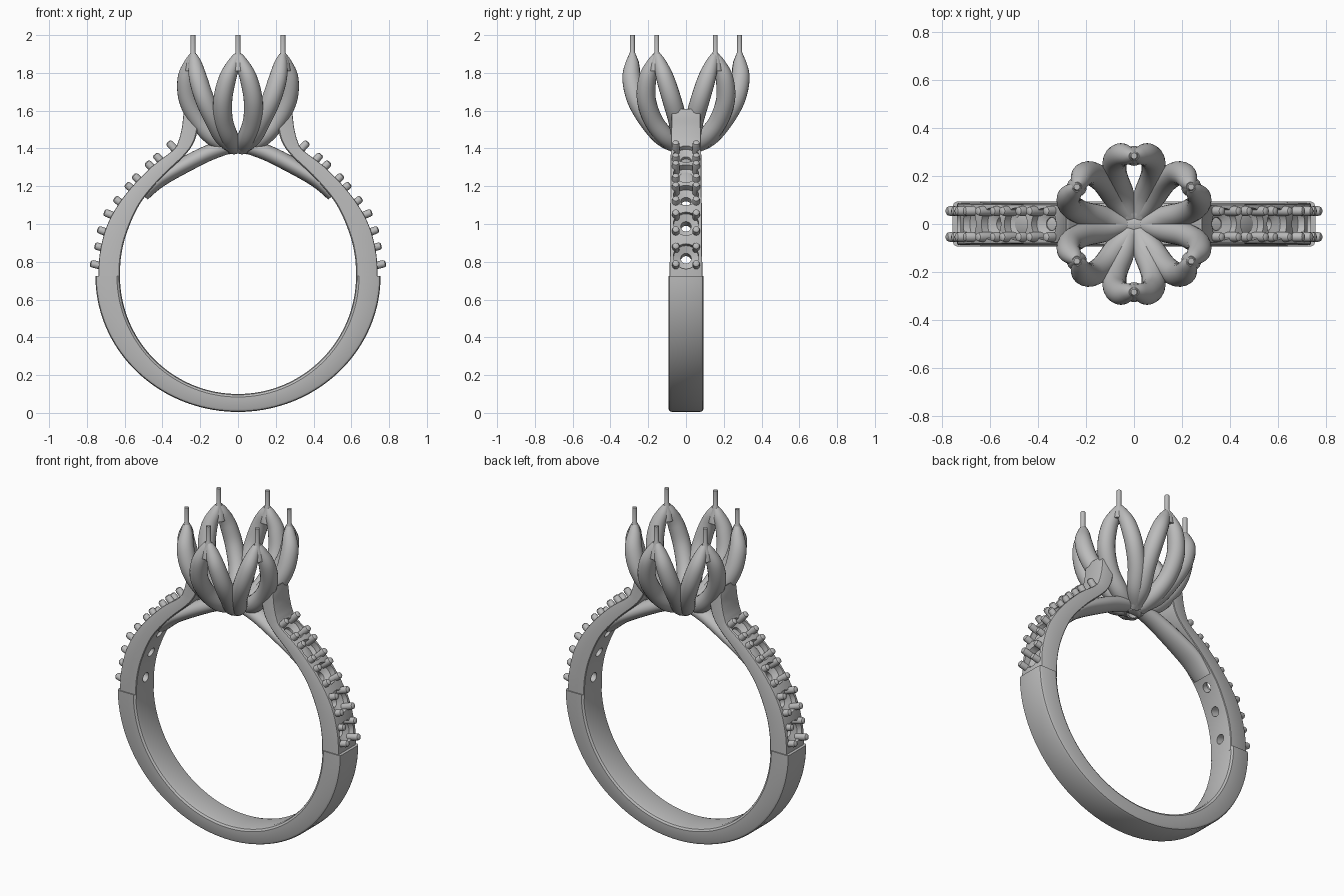
import bpy, bmesh, math
from mathutils import Vector, Matrix

if "Cube" in bpy.data.objects:
    bpy.data.objects.remove(bpy.data.objects["Cube"])

metal = bpy.data.materials.new("grey_metal")
metal.diffuse_color = (0.5, 0.5, 0.5, 1)
metal.use_nodes = True
metal.node_tree.nodes["Principled BSDF"].inputs["Base Color"].default_value = metal.diffuse_color


def spline(pts, n):
    """Catmull-Rom through tuples of any length, n steps per span."""
    out = []
    for i in range(len(pts) - 1):
        a, b, c, d = pts[max(i - 1, 0)], pts[i], pts[i + 1], pts[min(i + 2, len(pts) - 1)]
        for k in range(n):
            t = k / n
            out.append(tuple(0.5 * (2 * q + (r - p) * t + (2 * p - 5 * q + 4 * r - s) * t * t
                       + (3 * q - p - 3 * r + s) * t ** 3) for p, q, r, s in zip(a, b, c, d)))
    return out + [pts[-1]]


def loft(bm, rings):
    vs = [[bm.verts.new(p) for p in r] for r in rings]
    n = len(rings[0])
    for a, b in zip(vs, vs[1:]):
        for i in range(n):
            j = (i + 1) % n
            bm.faces.new((a[i], a[j], b[j], b[i]))
    bm.faces.new(vs[0][::-1])
    bm.faces.new(vs[-1])


def tube(bm, path, sides=16, mat=Matrix()):
    """path: (x, y, z, radius, y-radius) stations."""
    P = [Vector(p[:3]) for p in path]
    rings = []
    for i, p in enumerate(path):
        t = (P[min(i + 1, len(P) - 1)] - P[max(i - 1, 0)]).normalized()
        a = t.cross(Vector((0, 1, 0))).normalized()
        b = a.cross(t)
        rings.append([mat @ (P[i] + a * math.cos(u) * p[3] + b * math.sin(u) * p[4])
                      for u in (2 * math.pi * k / sides for k in range(sides))])
    loft(bm, rings)


def finish(name, bm, angle=35):
    bmesh.ops.recalc_face_normals(bm, faces=bm.faces)
    me = bpy.data.meshes.new(name)
    bm.to_mesh(me)
    bm.free()
    ob = bpy.data.objects.new(name, me)
    bpy.context.collection.objects.link(ob)
    me.materials.append(metal)
    select(ob)
    bpy.ops.object.shade_smooth_by_angle(angle=math.radians(angle))
    return ob


def select(ob):
    bpy.ops.object.select_all(action='DESELECT')
    ob.select_set(True)
    bpy.context.view_layer.objects.active = ob


def mirror_x(ob):
    m = ob.modifiers.new("mirror", 'MIRROR')
    m.use_mirror_merge = False


def section(inner, outer, w, c):
    """Band cross-section with softened corners between two points in the xz plane."""
    i, o = Vector((inner[0], 0, inner[1])), Vector((outer[0], 0, outer[1]))
    d = (o - i).normalized()
    c = min(c, (o - i).length * 0.3)
    y = Vector((0, 1, 0))
    half = [i + y * (w - 1.6 * c), i + d * 0.3 * c + y * (w - 0.5 * c), i + d * c + y * w,
            o - d * c + y * w, o - d * 0.3 * c + y * (w - 0.4 * c), o + y * (w - 1.2 * c)]
    return half + [Vector((p.x, -p.y, p.z)) for p in reversed(half)]


# Lower shank: half ring, thinner at the bottom
bm = bmesh.new()
rings = []
for k in range(73):
    a = math.pi * (1 + k / 72)
    ca, sa = math.cos(a), math.sin(a)
    rings.append(section((.625 * ca, .725 + .625 * sa), (.755 * ca, .725 + .72 * sa), .093, .016))
loft(bm, rings)
finish("lower_shank", bm)

# Upper shoulder: inner x,z and outer x,z stations up to the flared tip
bm = bmesh.new()
stations = [(.625, .70, .738, .70), (.62, .82, .732, .84), (.59, .95, .69, 1.0), (.52, 1.105, .60, 1.15),
            (.41, 1.24, .466, 1.295), (.29, 1.355, .345, 1.39), (.24, 1.42, .315, 1.44),
            (.218, 1.48, .297, 1.51), (.217, 1.54, .29, 1.57), (.27, 1.603, .283, 1.61)]
st = spline(stations, 8)
loft(bm, [section(s[:2], s[2:], .087 - .012 * k / len(st), .006) for k, s in enumerate(st)])
shoulder = finish("shoulder", bm)

# Stone seats: bores cut into the shoulder, with four prongs each
seats = [(.735, .83, 14), (.692, 1.005, 21), (.595, 1.152, 39), (.493, 1.268, 45), (.38, 1.375, 47)]
prongs = bmesh.new()
cutters = []
for x, z, deg in seats:
    a = math.radians(deg)
    n = Vector((math.cos(a), 0, math.sin(a)))
    t = Vector((-n.z, 0, n.x))
    o = Vector((x, 0, z))
    prof = [(-.2, .028), (-.052, .028), (-.035, .066), (.06, .068)]
    bm = bmesh.new()
    tube(bm, [(*(o + n * h), r, r) for h, r in prof], 24)
    # sharp profile: keep every ring square to the bore axis
    cutters.append(finish("seat_cutter", bm))
    for s in (-1, 1):
        for y in (-.054, .054):
            b = o + t * s * .048 + Vector((0, y, 0))
            tube(prongs, [(*(b + n * h), r, r) for h, r in
                          [(-.05, .02), (.022, .02), (.032, .017), (.037, .009)]], 12)
for c in cutters:
    m = shoulder.modifiers.new("bore", 'BOOLEAN')
    m.operation = 'DIFFERENCE'
    m.solver = 'EXACT'
    m.object = c
    select(shoulder)
    bpy.ops.object.modifier_apply(modifier=m.name)
for c in cutters:
    bpy.data.objects.remove(c)
select(shoulder)
bpy.ops.object.shade_smooth_by_angle(angle=math.radians(35))
mirror_x(shoulder)
mirror_x(finish("stone_prongs", prongs))

# Bridge under the head, joining both shoulders
bm = bmesh.new()
half = [(.50, 0, 1.15, .03, .07), (.41, 0, 1.237, .04, .075), (.25, 0, 1.33, .043, .065),
        (.12, 0, 1.39, .042, .055)]
full = [(-p[0], *p[1:]) for p in half] + [(0, 0, 1.42, .042, .05)] + half[::-1]
tube(bm, spline(full, 6), 20)
finish("bridge", bm, 60)

# Head: six petal loops, each with two arms, a tapered tip and a pin
arm = [(.02, .02, 1.41, .045, .045), (.12, .048, 1.46, .05, .05), (.20, .077, 1.55, .05, .05),
       (.262, .08, 1.66, .051, .05), (.288, .056, 1.77, .049, .046), (.285, .022, 1.85, .036, .034),
       (.283, .004, 1.895, .018, .018)]
for k, deg in enumerate((33, 90, 147, 213, 270, 327)):
    bm = bmesh.new()
    rot = Matrix.Rotation(math.radians(deg), 4, 'Z')
    for s in (-1, 1):
        tube(bm, spline([(p[0], s * p[1], *p[2:]) for p in arm], 6), 20, rot)
    tube(bm, [(.284, 0, z, r, r) for z, r in
              [(1.81, .042), (1.86, .034), (1.91, .013), (2.0, .013)]], 16, rot)
    finish(f"petal_{k + 1}", bm, 50)
